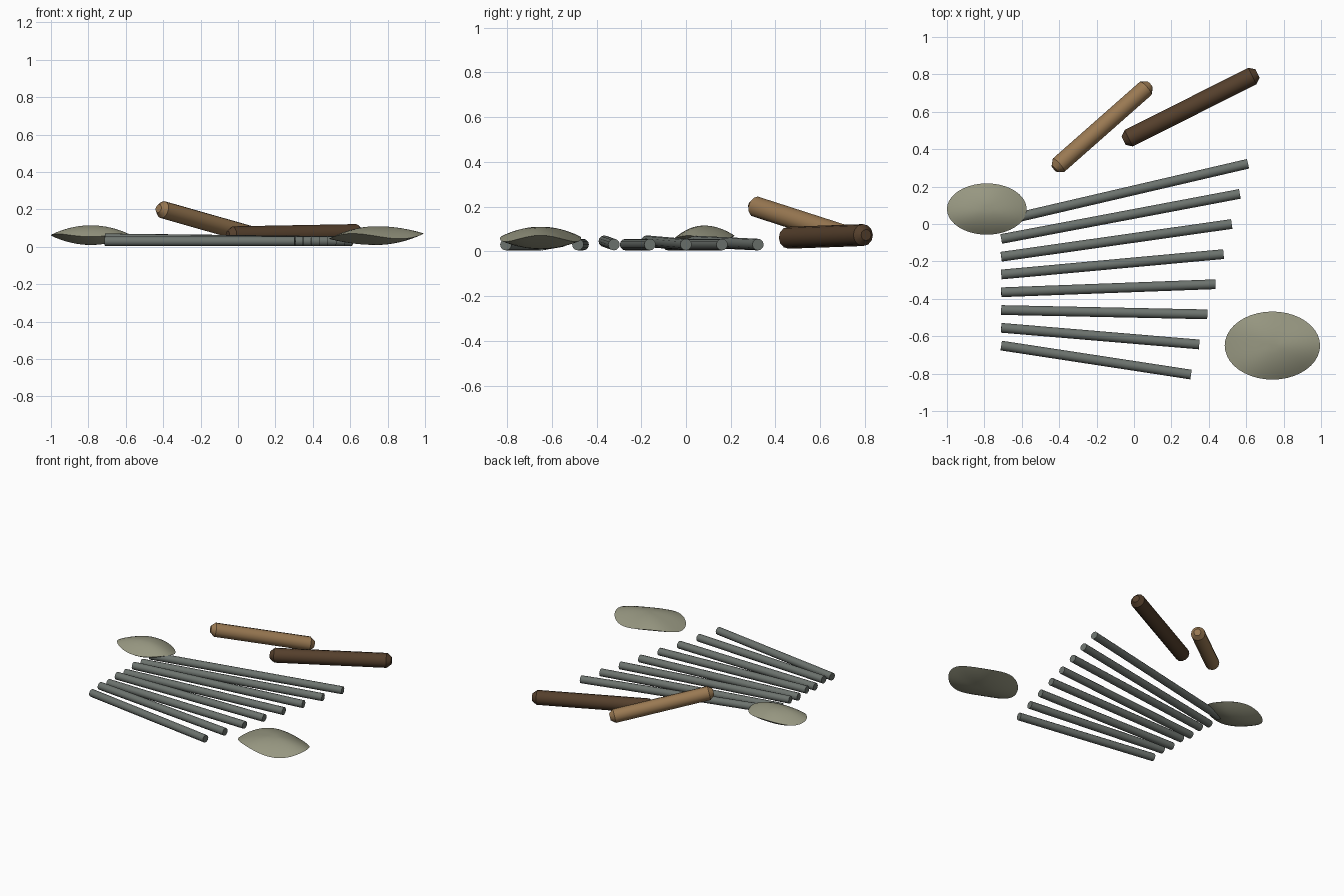
import bpy, bmesh, math
from mathutils import Vector

cube = bpy.data.objects.get("Cube")
if cube:
    bpy.data.objects.remove(cube, do_unlink=True)


def material(name, rgb):
    m = bpy.data.materials.new(name)
    m.use_nodes = True
    m.diffuse_color = (*rgb, 1)
    m.node_tree.nodes["Principled BSDF"].inputs["Base Color"].default_value = (*rgb, 1)
    return m


steel = material("grey green", (0.15, 0.17, 0.155))
stone = material("pale olive", (0.31, 0.31, 0.22))
tan = material("light wood", (0.32, 0.19, 0.085))
brown = material("dark wood", (0.09, 0.05, 0.025))


def finish(name, bm, mat, angle):
    bmesh.ops.recalc_face_normals(bm, faces=bm.faces)
    mesh = bpy.data.meshes.new(name)
    bm.to_mesh(mesh)
    bm.free()
    mesh.materials.append(mat)
    ob = bpy.data.objects.new(name, mesh)
    bpy.context.collection.objects.link(ob)
    bpy.ops.object.select_all(action="DESELECT")
    ob.select_set(True)
    bpy.context.view_layer.objects.active = ob
    bpy.ops.object.shade_smooth_by_angle(angle=math.radians(angle))
    return ob


def loft(bm, rings):
    """Skin a list of closed vertex rings and cap both ends."""
    n = len(rings[0])
    for a, b in zip(rings, rings[1:]):
        for i in range(n):
            j = (i + 1) % n
            bm.faces.new((a[i], a[j], b[j], b[i]))
    bm.faces.new(rings[0])
    bm.faces.new(rings[-1])


def rod(name, start, end, radius, mat, chamfer=0, sides=12):
    """Round bar between two points, optionally with chamfered ends."""
    start, end = Vector(start), Vector(end)
    axis = (end - start).normalized()
    u = axis.cross(Vector((0, 0, 1))).normalized()
    v = u.cross(axis)
    stations = [(start, radius), (end, radius)]
    if chamfer:
        tip = radius - chamfer * 0.8
        stations = [(start, tip), (start + axis * chamfer, radius),
                    (end - axis * chamfer, radius), (end, tip)]
    bm = bmesh.new()
    rings = []
    for c, r in stations:
        angles = [math.tau * i / sides for i in range(sides)]
        rings.append([bm.verts.new(c + r * (u * math.cos(t) + v * math.sin(t))) for t in angles])
    loft(bm, rings)
    return finish(name, bm, mat, 35)


def lens(name, centre, half_x, half_y, up, down, wave, phase, sides=40, steps=8):
    """Oval pebble-like shell with a gently waving rim."""
    bm = bmesh.new()
    rings = []
    for k in range(1, 2 * steps):
        s = k / steps - 1
        r = 1 - abs(s)
        bulge = (up if s > 0 else down) * (1 - r * r)
        ring = []
        for i in range(sides):
            t = math.tau * i / sides
            z = centre[2] + math.copysign(bulge, s) + wave * r * r * math.cos(3 * t + phase)
            ring.append(bm.verts.new((centre[0] + half_x * r * math.cos(t),
                                      centre[1] + half_y * r * math.sin(t), z)))
        rings.append(ring)
    loft(bm, rings)
    return finish(name, bm, mat=stone, angle=30)


# Fan of metal rods, every second one raised at its left end
for i in range(8):
    rod(f"rod_{i + 1}", (-0.71, -0.65 + 0.095 * i, 0.045 if i % 2 else 0.03),
        (0.305 + 0.0435 * i, -0.805 + 0.161 * i, 0.03), 0.026, steel)

# Two wooden handles
rod("light_handle", (-0.425, 0.295, 0.205), (0.085, 0.745, 0.06), 0.047, tan, 0.03)
rod("dark_handle", (-0.055, 0.445, 0.06), (0.66, 0.805, 0.073), 0.049, brown, 0.03)

# Two oval shells
lens("large_shell", (0.74, -0.65, 0.057), 0.255, 0.182, 0.053, 0.047, 0.014, 0)
lens("small_shell", (-0.787, 0.08, 0.062), 0.213, 0.137, 0.053, 0.052, 0.008, math.pi / 2)
